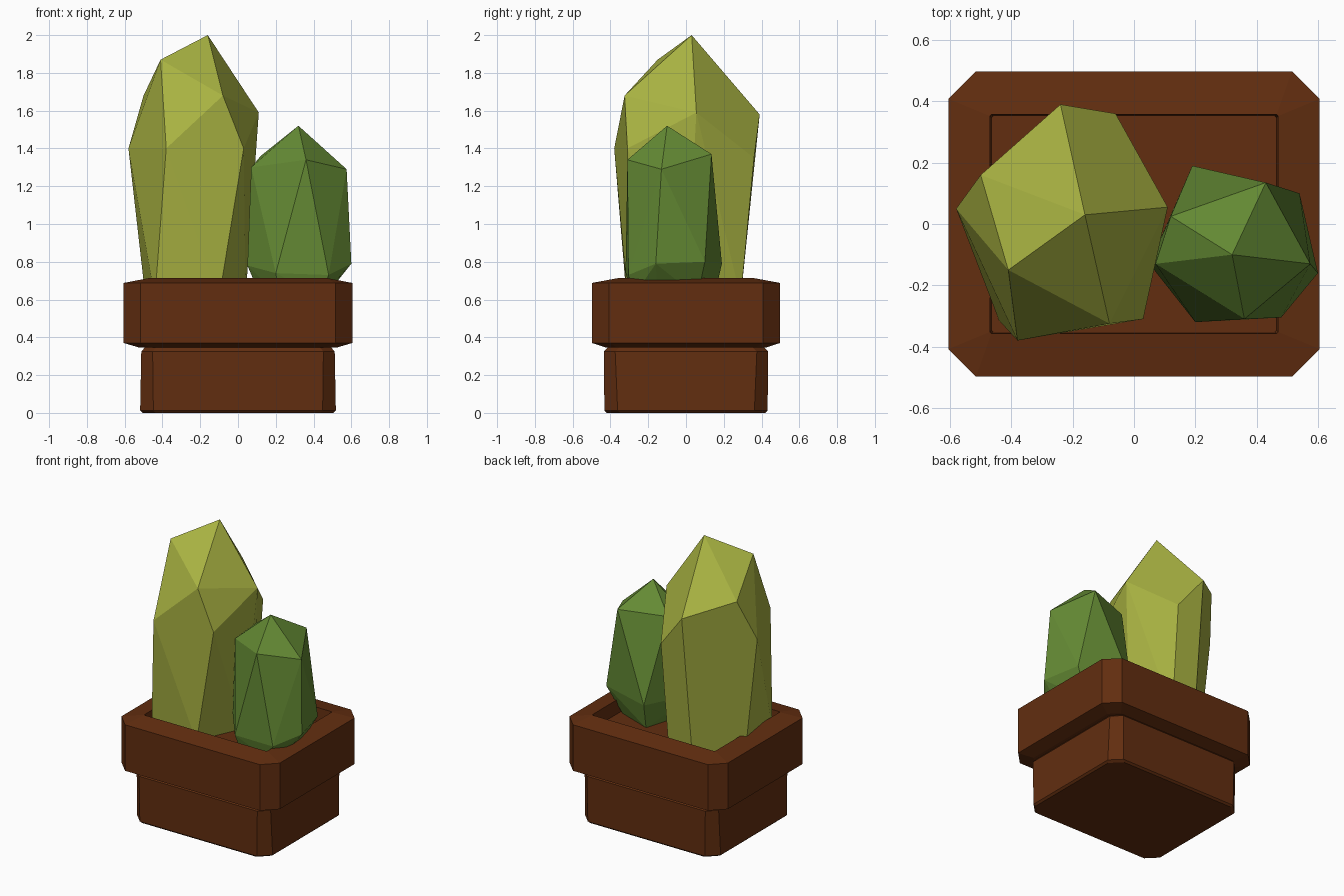
import bpy, bmesh

if "Cube" in bpy.data.objects:
    bpy.data.objects.remove(bpy.data.objects["Cube"])


def material(name, rgb):
    m = bpy.data.materials.new(name)
    m.diffuse_color = (*rgb, 1)
    m.use_nodes = True
    m.node_tree.nodes["Principled BSDF"].inputs["Base Color"].default_value = m.diffuse_color
    return m


BROWN = material("terracotta brown", (0.122, 0.027, 0.005))
LIME = material("yellow green", (0.392, 0.445, 0.054))
GREEN = material("leaf green", (0.127, 0.254, 0.034))


def finish(name, bm, mat):
    bmesh.ops.recalc_face_normals(bm, faces=bm.faces)
    me = bpy.data.meshes.new(name)
    bm.to_mesh(me)
    bm.free()
    me.materials.append(mat)
    ob = bpy.data.objects.new(name, me)
    bpy.context.collection.objects.link(ob)
    return ob


def ring_stack(name, rings, mat):
    """Loft of corner-cut rectangles: (half x, half y, corner cut, z)."""
    bm = bmesh.new()
    loops = []
    for hx, hy, c, z in rings:
        pts = [(hx, hy - c), (hx - c, hy), (c - hx, hy), (-hx, hy - c),
               (-hx, c - hy), (c - hx, -hy), (hx - c, -hy), (hx, c - hy)]
        loops.append([bm.verts.new((x, y, z)) for x, y in pts])
    for a, b in zip(loops, loops[1:]):
        for i in range(8):
            j = (i + 1) % 8
            bm.faces.new((a[i], a[j], b[j], b[i]))
    bm.faces.new(loops[0])
    bm.faces.new(loops[-1])
    return finish(name, bm, mat)


def faceted_hull(name, points, mat):
    """Flat-faced cactus body stretched over a few corner points."""
    bm = bmesh.new()
    for p in points:
        bm.verts.new(p)
    bmesh.ops.convex_hull(bm, input=bm.verts[:])
    bmesh.ops.delete(bm, geom=[v for v in bm.verts if not v.link_faces], context='VERTS')
    bmesh.ops.dissolve_limit(bm, angle_limit=0.05, verts=bm.verts[:], edges=bm.edges[:])
    return finish(name, bm, mat)


# Pot: lower block, then overhanging rim with shallow square recess
ring_stack("pot_base", [
    (0.505, 0.42, 0.07, 0.0), (0.518, 0.432, 0.07, 0.012),
    (0.512, 0.435, 0.06, 0.325), (0.49, 0.41, 0.06, 0.35)], BROWN)
ring_stack("pot_rim", [
    (0.52, 0.42, 0.06, 0.345), (0.605, 0.498, 0.09, 0.37),
    (0.605, 0.498, 0.09, 0.688), (0.47, 0.357, 0.005, 0.714),
    (0.465, 0.352, 0.005, 0.62)], BROWN)

# Tall cactus: tip, shoulders, widest points, foot
faceted_hull("tall_cactus", [
    (-0.16, 0.03, 2.0), (-0.41, -0.15, 1.87),
    (-0.50, 0.16, 1.68), (-0.08, -0.325, 1.68), (0.11, 0.055, 1.59), (-0.24, 0.39, 1.58),
    (-0.58, 0.05, 1.40), (-0.38, -0.38, 1.40), (0.03, -0.31, 1.40), (-0.06, 0.36, 1.35),
    (-0.49, 0.05, 0.61), (-0.44, -0.315, 0.61), (-0.10, -0.31, 0.61),
    (0.04, 0.0, 0.61), (-0.07, 0.29, 0.61), (-0.25, 0.29, 0.61)], LIME)

# Short cactus: tip, shoulders, widest points, tucked-in foot
faceted_hull("short_cactus", [
    (0.32, -0.10, 1.52),
    (0.36, -0.31, 1.34), (0.575, -0.13, 1.29), (0.43, 0.135, 1.37),
    (0.12, 0.025, 1.36), (0.07, -0.13, 1.30),
    (0.05, -0.13, 0.78), (0.20, -0.32, 0.74), (0.48, -0.305, 0.73),
    (0.60, -0.16, 0.79), (0.54, 0.10, 0.80), (0.19, 0.19, 0.79),
    (0.12, -0.12, 0.615), (0.22, -0.28, 0.615), (0.44, -0.28, 0.615),
    (0.46, -0.15, 0.615), (0.44, 0.06, 0.615), (0.20, 0.15, 0.615)], GREEN)
